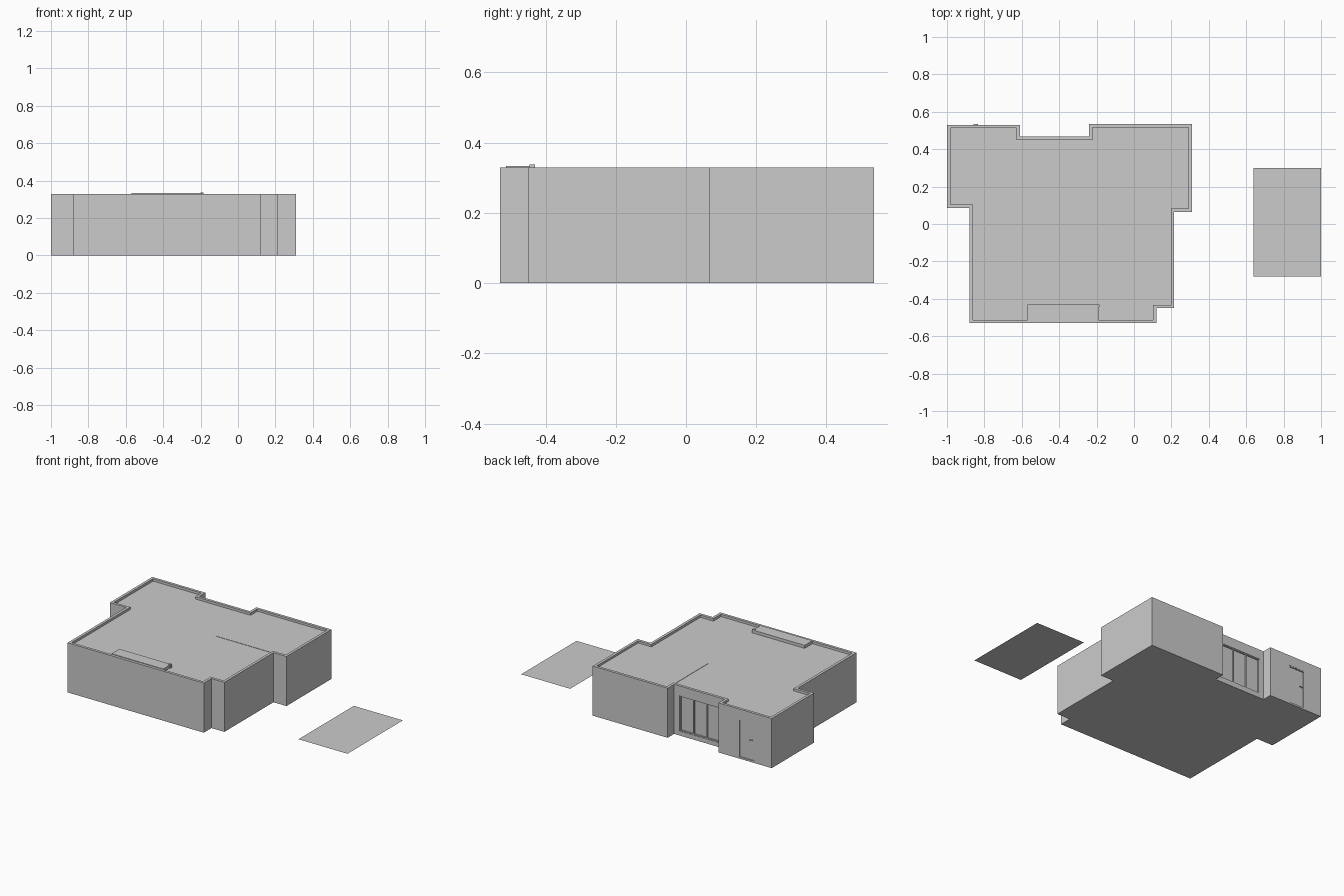
import bpy, bmesh

if "Cube" in bpy.data.objects:
    bpy.data.objects.remove(bpy.data.objects["Cube"])

TOP, ROOF = 0.329, 0.313


def box(name, x0, x1, y0, y1, z0, z1):
    bm = bmesh.new()
    bmesh.ops.create_cube(bm, size=1)
    for v in bm.verts:
        v.co = ((x0 + x1) / 2 + v.co.x * (x1 - x0),
                (y0 + y1) / 2 + v.co.y * (y1 - y0),
                (z0 + z1) / 2 + v.co.z * (z1 - z0))
    return finish(name, bm)


def finish(name, bm):
    bmesh.ops.recalc_face_normals(bm, faces=bm.faces)
    me = bpy.data.meshes.new(name)
    bm.to_mesh(me)
    bm.free()
    ob = bpy.data.objects.new(name, me)
    bpy.context.collection.objects.link(ob)
    return ob


def cut(target, cutter):
    m = target.modifiers.new(cutter.name, 'BOOLEAN')
    m.operation, m.object, m.solver = 'DIFFERENCE', cutter, 'EXACT'
    cutter.hide_render = True
    cutter.hide_set(True)


# House: footprint extruded to the parapet, roof sunk inside a thin rim
plan = [(-1, .53), (-1, .085), (-.88, .085), (-.88, -.53), (.12, -.53),
        (.12, -.45), (.215, -.45), (.215, .065), (.31, .065), (.31, .535),
        (-.24, .535), (-.24, .467), (-.61, .467), (-.61, .53)]
bm = bmesh.new()
base = bm.faces.new([bm.verts.new((x, y, 0)) for x, y in plan])
ext = bmesh.ops.extrude_face_region(bm, geom=[base], use_keep_orig=True)['geom']
for v in [g for g in ext if isinstance(g, bmesh.types.BMVert)]:
    v.co.z = TOP
bmesh.ops.recalc_face_normals(bm, faces=bm.faces)
top = max(bm.faces, key=lambda f: f.calc_center_median().z)
bmesh.ops.inset_region(bm, faces=[top], thickness=0.018, use_even_offset=True)
inner = bmesh.ops.extrude_face_region(bm, geom=[top])['geom']
for v in [g for g in inner if isinstance(g, bmesh.types.BMVert)]:
    v.co.z = ROOF
if top.is_valid:
    bmesh.ops.delete(bm, geom=[top], context='FACES_ONLY')
house = finish("house_walls_and_roof", bm)

# Raised roof patch over the rear right wing
box("wing_roof_panel", -.22, .292, .085, .517, ROOF - .005, ROOF + .002)

# Low roof strip joined to the front parapet, with a lip behind
box("roof_strip", -.57, -.19, -.512, -.43, ROOF - .005, .333)
box("roof_strip_lip", -.2, -.185, -.445, -.43, ROOF - .005, .337)

# Three-panel patio door in the back recess
cut(house, box("patio_cutter", -.58, -.28, .453, .5, .03, .265))
for i in range(3):
    x = -.576 + i * .0985
    box(f"patio_pane_{i + 1}", x, x + .095, .45, .456, .034, .261)
for i in range(4):
    x = -.58 + i * .0985
    box(f"patio_upright_{i + 1}", x - .001, x + .0055, .45, .464, .03, .265)
for name, z in (("patio_sill", .03), ("patio_head", .259)):
    box(name, -.58, -.28, .45, .464, z, z + .006)

# Entry door with handle
cut(house, box("door_cutter", -.875, -.757, .518, .56, .012, .262))
box("door_leaf", -.867, -.765, .515, .524, .012, .254)
for name, x in (("door_jamb_left", -.875), ("door_jamb_right", -.763)):
    box(name, x, x + .006, .515, .529, .012, .262)
box("door_head", -.875, -.757, .515, .529, .256, .262)
box("door_handle_stem", -.856, -.852, .52, .533, .143, .147)
box("door_handle", -.858, -.835, .53, .534, .143, .147)

# Separate flat ground pad
bm = bmesh.new()
bm.faces.new([bm.verts.new((x, y, 0)) for x, y in
              ((.64, -.28), (1, -.28), (1, .30), (.64, .30))])
finish("ground_pad", bm)
